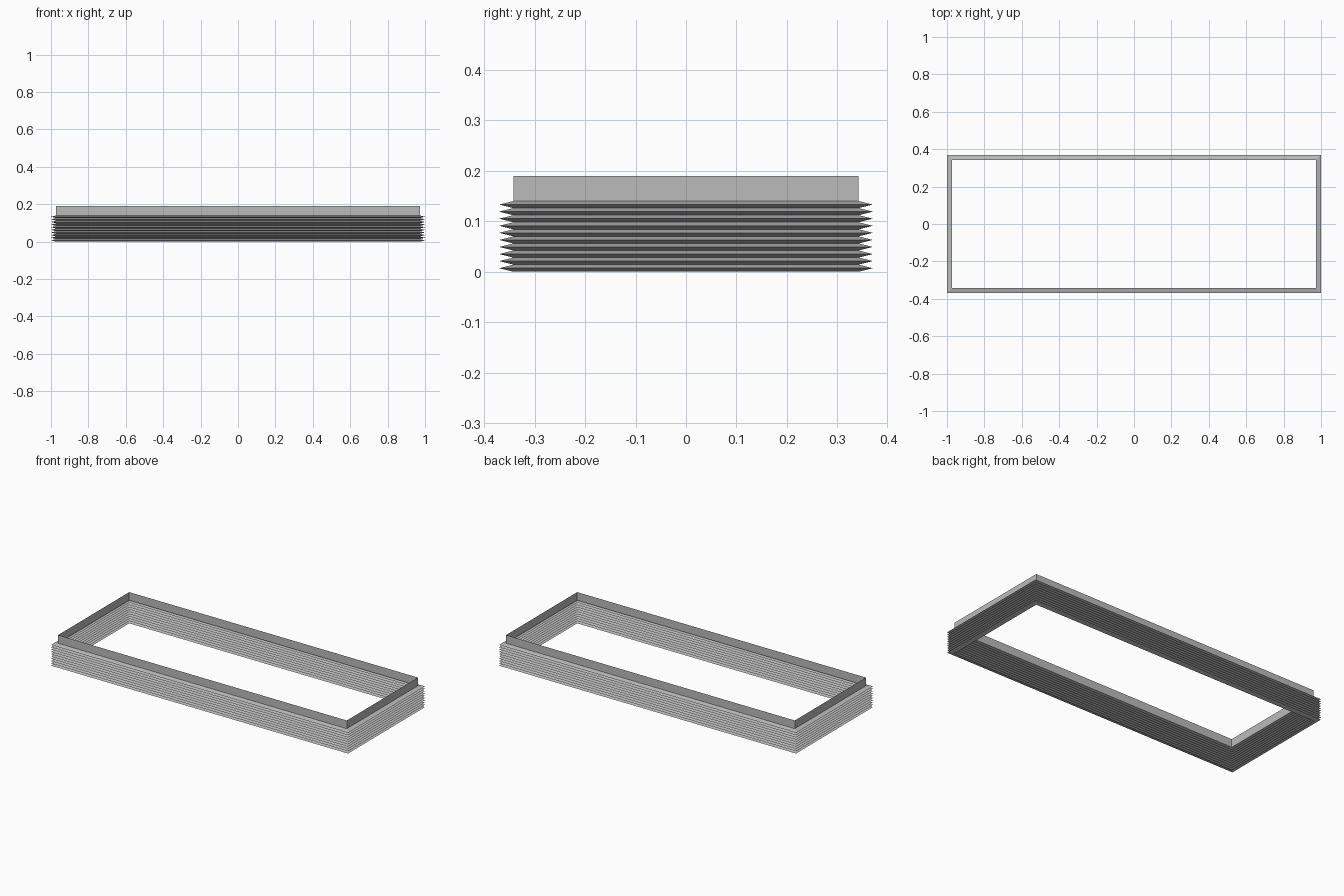
import bpy
import bmesh

cube = bpy.data.objects.get("Cube")
if cube:
    bpy.data.objects.remove(cube, do_unlink=True)

OUTER_X, OUTER_Y = 1.0, 0.37
FOLD_DEPTH = 0.028
PLEATS = 10
PITCH = 0.014
COLLAR_HEIGHT = 0.05

grey = bpy.data.materials.new("plain_grey")
grey.use_nodes = True
colour = (0.5, 0.5, 0.5, 1)
grey.diffuse_color = colour
grey.node_tree.nodes["Principled BSDF"].inputs["Base Color"].default_value = colour


def rectangular_sleeve(name, profile):
    """Sweep an (inset, height) profile round a mitred rectangle as an open sheet."""
    bm = bmesh.new()
    rings = []
    for inset, z in profile:
        x, y = OUTER_X - inset, OUTER_Y - inset
        corners = ((-x, -y), (x, -y), (x, y), (-x, y))
        rings.append([bm.verts.new((cx, cy, z)) for cx, cy in corners])
    for low, high in zip(rings, rings[1:]):
        for i in range(4):
            j = (i + 1) % 4
            bm.faces.new((low[i], low[j], high[j], high[i]))
    mesh = bpy.data.meshes.new(name)
    bm.to_mesh(mesh)
    bm.free()
    mesh.materials.append(grey)
    obj = bpy.data.objects.new(name, mesh)
    bpy.context.collection.objects.link(obj)
    return obj


# Accordion folds: inner creases alternate with outer ridges
folds = [(FOLD_DEPTH if i % 2 == 0 else 0, i * PITCH / 2)
         for i in range(2 * PLEATS + 1)]
rectangular_sleeve("pleated_bellows", folds)

# Straight upright collar above the last crease
top = PLEATS * PITCH
rectangular_sleeve("top_collar", [(FOLD_DEPTH, top), (FOLD_DEPTH, top + COLLAR_HEIGHT)])
